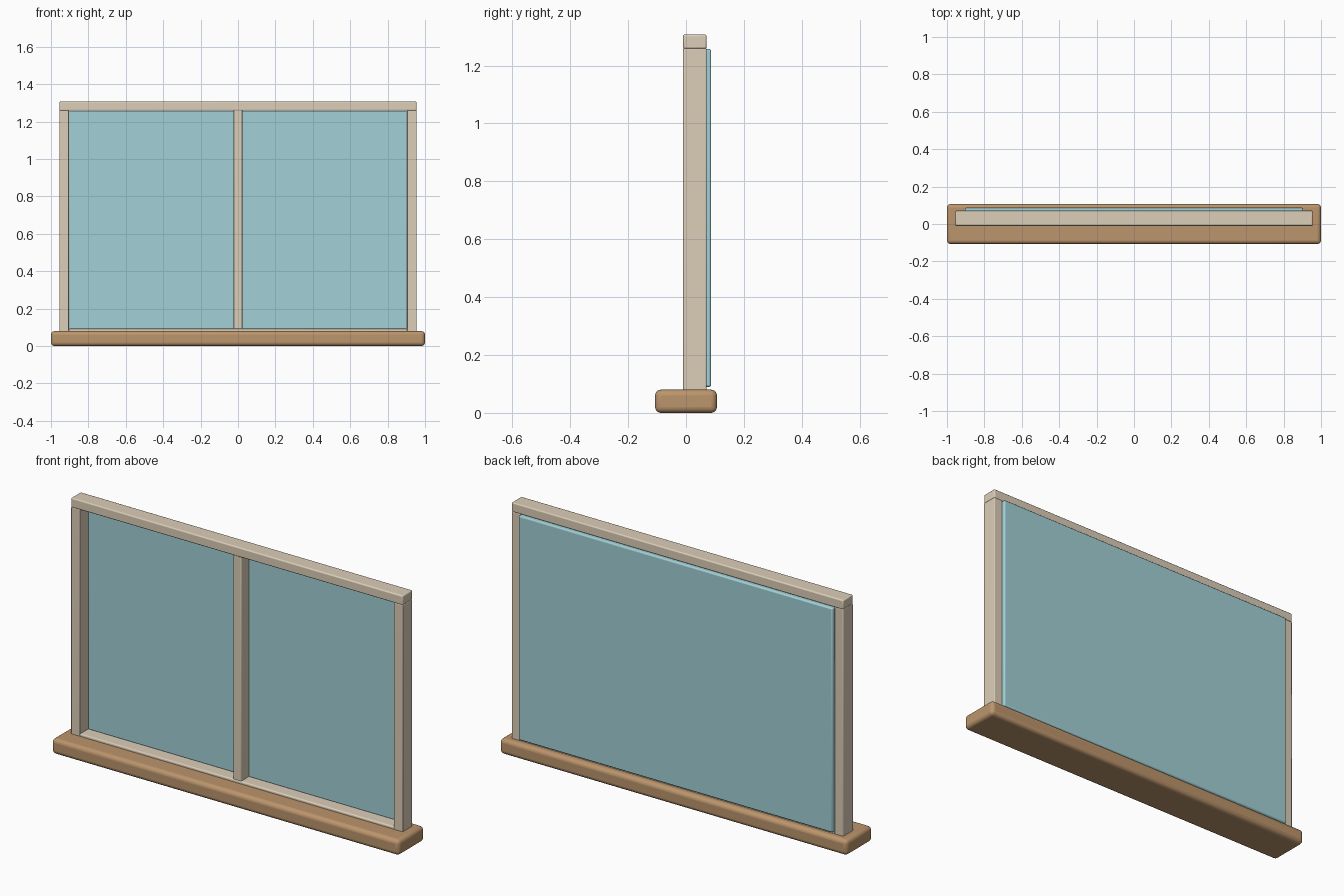
import bpy

if "Cube" in bpy.data.objects:
    bpy.data.objects.remove(bpy.data.objects["Cube"])


def material(name, color):
    m = bpy.data.materials.new(name)
    m.diffuse_color = color
    m.use_nodes = True
    m.node_tree.nodes["Principled BSDF"].inputs["Base Color"].default_value = m.diffuse_color
    return m


cream = material("cream_paint", (0.72, 0.62, 0.48, 1))
wood = material("sill_wood", (0.50, 0.30, 0.15, 1))
blue = material("glass_blue", (0.36, 0.64, 0.68, 1))


def box(name, x, y, z, mat, bevel, segments=3):
    """Bevelled box from (min, max) ranges."""
    ranges = (x, y, z)
    bpy.ops.mesh.primitive_cube_add(size=1, location=[(a + b) / 2 for a, b in ranges])
    ob = bpy.context.object
    ob.name = name
    ob.scale = [b - a for a, b in ranges]
    bpy.ops.object.transform_apply(location=False, rotation=False, scale=True)
    mod = ob.modifiers.new("Bevel", 'BEVEL')
    mod.width = bevel
    mod.segments = segments
    ob.data.materials.append(mat)
    bpy.ops.object.shade_smooth_by_angle()
    return ob


# Sill the window stands on
box("sill", (-1, 1), (-0.107, 0.107), (0, 0.08), wood, 0.02, 4)

# Outer frame: two stiles between top and bottom rails
depth = (-0.01, 0.071)
for side, x in (("left", (-0.955, -0.904)), ("right", (0.904, 0.955))):
    box(side + "_stile", x, depth, (0.07, 1.26), cream, 0.004)
box("top_rail", (-0.955, 0.955), depth, (1.258, 1.307), cream, 0.006)
box("bottom_rail", (-0.906, 0.906), depth, (0.05, 0.093), cream, 0.006)

# Centre mullion in front of the glass
box("mullion", (-0.023, 0.023), (-0.006, 0.06), (0.07, 1.262), cream, 0.004)

# Glass pane, standing slightly proud of the frame at the back
box("glass_pane", (-0.904, 0.904), (0.056, 0.087), (0.09, 1.257), blue, 0.007)
